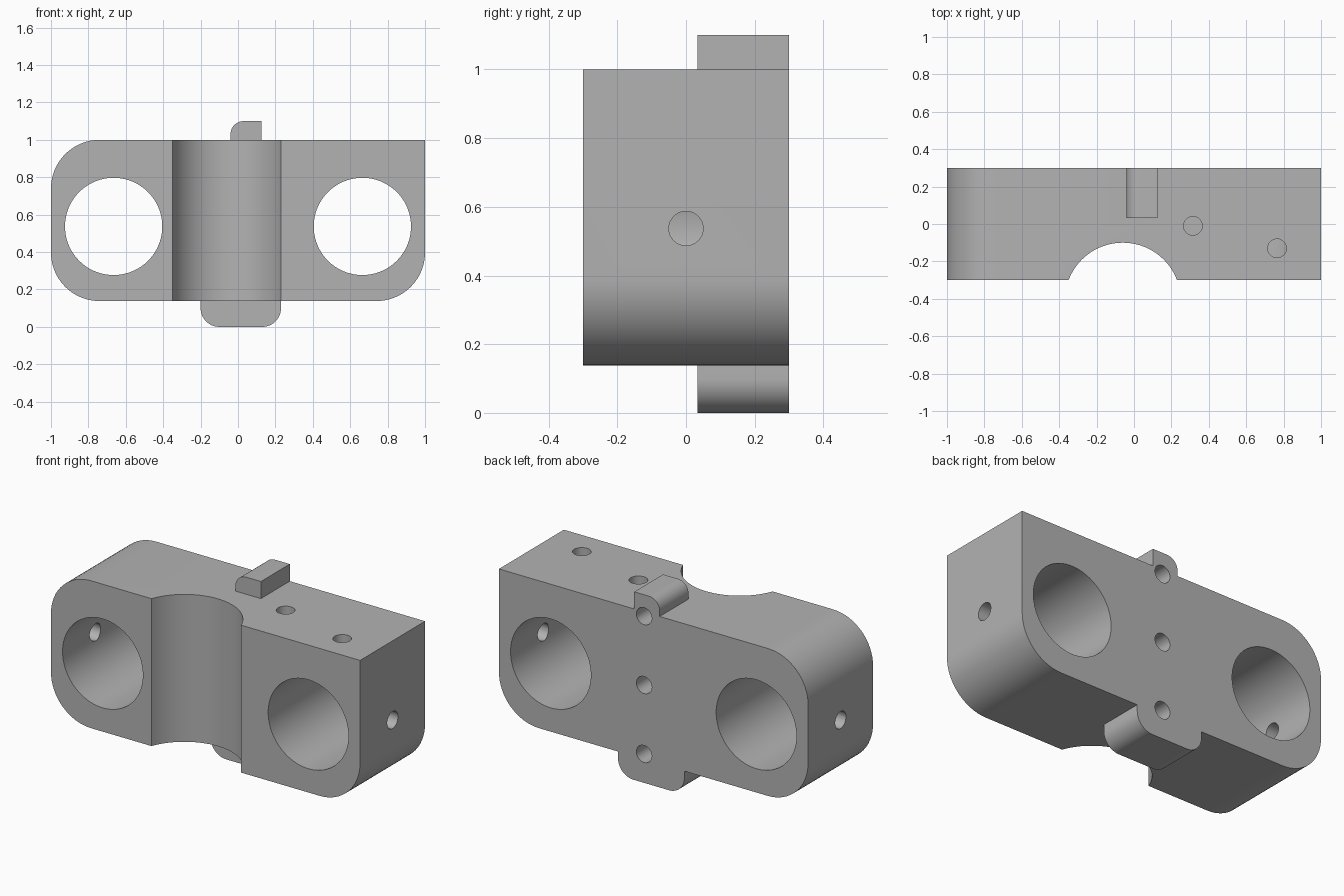
import bpy, bmesh, math
from mathutils import Vector

cube = bpy.data.objects.get("Cube")
if cube:
    bpy.data.objects.remove(cube, do_unlink=True)

grey = bpy.data.materials.new("machined_grey")
grey.use_nodes = True
grey.diffuse_color = (0.45, 0.45, 0.45, 1)
grey.node_tree.nodes["Principled BSDF"].inputs["Base Color"].default_value = grey.diffuse_color


def make_object(name, bm):
    bmesh.ops.recalc_face_normals(bm, faces=bm.faces)
    mesh = bpy.data.meshes.new(name)
    bm.to_mesh(mesh)
    bm.free()
    mesh.materials.append(grey)
    obj = bpy.data.objects.new(name, mesh)
    bpy.context.collection.objects.link(obj)
    return obj


def rounded_block(name, x, y, z, radii):
    """Block along y; radii run bottom left, bottom right, top right, top left."""
    corners = [(x[0], z[0], 1, 1), (x[1], z[0], -1, 1), (x[1], z[1], -1, -1), (x[0], z[1], 1, -1)]
    bm = bmesh.new()
    verts = []
    for i, ((cx, cz, sx, sz), r) in enumerate(zip(corners, radii)):
        steps = 16 if r else 0
        for k in range(steps + 1):
            a = math.pi + math.pi / 2 * (i + k / max(steps, 1))
            px = cx + sx * r + r * math.cos(a) if r else cx
            pz = cz + sz * r + r * math.sin(a) if r else cz
            verts.append(bm.verts.new((px, y[0], pz)))
    face = bm.faces.new(verts)
    ext = bmesh.ops.extrude_face_region(bm, geom=[face])
    moved = [g for g in ext["geom"] if isinstance(g, bmesh.types.BMVert)]
    bmesh.ops.translate(bm, verts=moved, vec=(0, y[1] - y[0], 0))
    return make_object(name, bm)


def cylinder(name, start, end, radius, segments=32):
    start, end = Vector(start), Vector(end)
    axis = end - start
    bm = bmesh.new()
    bmesh.ops.create_cone(bm, cap_ends=True, segments=segments, radius1=radius,
                          radius2=radius, depth=axis.length)
    bmesh.ops.rotate(bm, verts=bm.verts, matrix=axis.to_track_quat("Z", "Y").to_matrix())
    bmesh.ops.translate(bm, verts=bm.verts, vec=(start + end) / 2)
    return make_object(name, bm)


def combine(target, tool, operation):
    tool.hide_render = True
    mod = target.modifiers.new(operation.lower(), "BOOLEAN")
    mod.operation, mod.solver, mod.object = operation, "EXACT", tool
    bpy.context.view_layer.objects.active = target
    bpy.ops.object.modifier_apply(modifier=mod.name)
    bpy.data.objects.remove(tool, do_unlink=True)


# Main block with one square corner, plus the two rear tabs
block = rounded_block("clamp_block", (-1, 1), (-0.3, 0.3), (0.138, 1), (0.26, 0.26, 0, 0.26))
tab_y = (0.033, 0.3)
combine(block, rounded_block("upper_tab", (-0.04, 0.125), tab_y, (0.9, 1.1), (0, 0, 0, 0.07)), "UNION")
combine(block, rounded_block("lower_tab", (-0.2, 0.23), tab_y, (0, 0.25), (0.1, 0.1, 0, 0)), "UNION")

# Vertical groove in the front
combine(block, cylinder("groove", (-0.06, -0.41, -0.2), (-0.06, -0.41, 1.3), 0.31, 128), "DIFFERENCE")

# Large through bores, each with a side screw hole
mid = 0.537
for side in (-1, 1):
    bore_x = side * 0.665
    combine(block, cylinder("bore", (bore_x, -0.5, mid), (bore_x, 0.5, mid), 0.26, 96), "DIFFERENCE")
    combine(block, cylinder("side_hole", (side * 1.1, 0, mid), (bore_x, 0, mid), 0.05), "DIFFERENCE")

# Blind holes in the top
for x, y, bottom in ((0.315, -0.01, 0.6), (0.765, -0.13, 0.6)):
    combine(block, cylinder("top_hole", (x, y, 1.1), (x, y, bottom), 0.05), "DIFFERENCE")

# Row of blind holes in the back
for i in (-1, 0, 1):
    z = 0.572 + i * 0.403
    combine(block, cylinder("back_hole", (0.061, 0.4, z), (0.061, 0.1, z), 0.05), "DIFFERENCE")

bpy.ops.object.select_all(action="DESELECT")
block.select_set(True)
bpy.context.view_layer.objects.active = block
bpy.ops.object.shade_smooth_by_angle(angle=math.radians(30))
